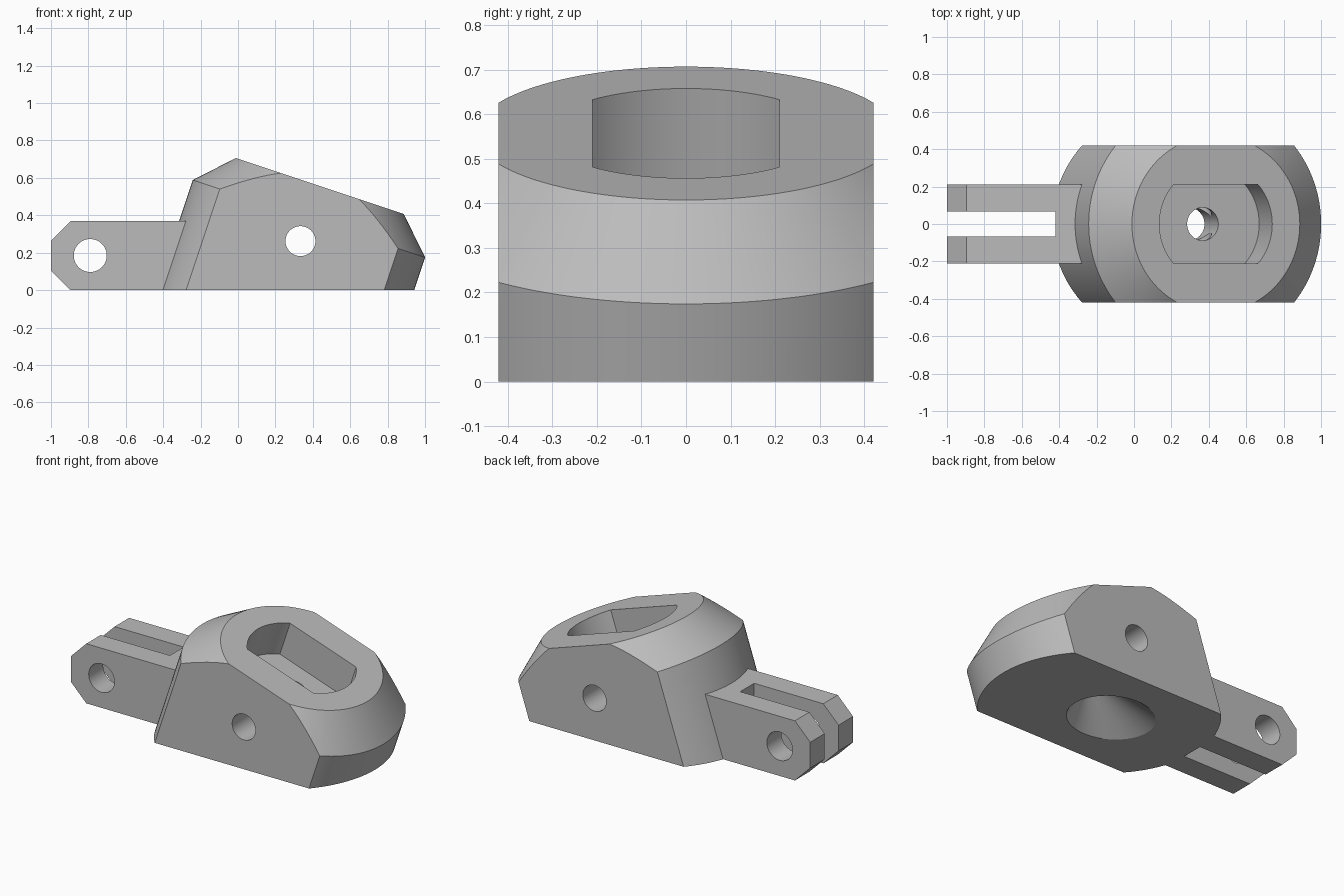
import bpy, bmesh
from math import sin, cos, asin, atan, pi
from mathutils import Matrix, Vector

if "Cube" in bpy.data.objects:
    bpy.data.objects.remove(bpy.data.objects["Cube"])

SEG = 128
WIDTH = 0.42          # half width of the body
LUG = 0.21            # half width of the lug and the pocket
# Leaning frame of the round body
TILT = Matrix.Translation((0.252, 0, 0)) @ Matrix.Rotation(atan(1 / 3), 4, 'Y')
# Frame for side profiles: local x, y become world x, z, extruded along y
SIDE = Matrix.Rotation(pi / 2, 4, 'X')

grey = bpy.data.materials.new("plain grey")
grey.use_nodes = True
colour = (0.5, 0.5, 0.5, 1)
grey.diffuse_color = colour
grey.node_tree.nodes["Principled BSDF"].inputs["Base Color"].default_value = colour


def stack(name, sections, matrix):
    """Closed solid skinned through equal-length outlines at given heights."""
    bm = bmesh.new()
    rings = [[bm.verts.new((x, y, h)) for x, y in pts] for h, pts in sections]
    n = len(rings[0])
    for a, b in zip(rings, rings[1:]):
        for i in range(n):
            j = (i + 1) % n
            bm.faces.new((a[i], a[j], b[j], b[i]))
    bm.faces.new(rings[0][::-1])
    bm.faces.new(rings[-1])
    bmesh.ops.recalc_face_normals(bm, faces=bm.faces)
    mesh = bpy.data.meshes.new(name)
    bm.to_mesh(mesh)
    bm.free()
    mesh.transform(matrix)
    mesh.materials.append(grey)
    obj = bpy.data.objects.new(name, mesh)
    bpy.context.collection.objects.link(obj)
    return obj


def circle(r, x=0, y=0):
    return [(x + r * cos(2 * pi * i / SEG), y + r * sin(2 * pi * i / SEG)) for i in range(SEG)]


def rect(x0, x1, y0, y1):
    return [(x0, y0), (x1, y0), (x1, y1), (x0, y1)]


def prism(name, pts, low, high, matrix=Matrix()):
    return stack(name, [(low, pts), (high, pts)], matrix)


def combine(target, tool, operation):
    """Apply a boolean and discard the tool."""
    mod = target.modifiers.new("cut", 'BOOLEAN')
    mod.operation, mod.solver, mod.object = operation, 'EXACT', tool
    bpy.context.view_layer.objects.active = target
    bpy.ops.object.modifier_apply(modifier=mod.name)
    bpy.data.objects.remove(tool)


# Leaning round body with chamfered top, trimmed to flat sides and base
body = stack("clevis_bracket", [(-0.4, circle(0.655)), (0.402, circle(0.655)),
                                (0.587, circle(0.473))], TILT)
combine(body, prism("trim", rect(-2, 2, -WIDTH, WIDTH), 0, 1), 'INTERSECT')

# Lug with chamfered nose
lug_profile = [(-1, 0.105), (-0.895, 0), (-0.2, 0), (-0.2, 0.37), (-0.895, 0.37), (-1, 0.265)]
combine(body, prism("lug", lug_profile, -LUG, LUG, SIDE), 'UNION')

# Fork slot, pin hole and cross hole
combine(body, prism("fork_slot", rect(-1.2, -0.42, -0.068, 0.068), -0.2, 0.5), 'DIFFERENCE')
combine(body, prism("pin_hole", circle(0.088, -0.79, 0.185), -1, 1, SIDE), 'DIFFERENCE')
combine(body, prism("cross_hole", circle(0.08, 0.334, 0.262), -1, 1, SIDE), 'DIFFERENCE')

# Pocket with rounded ends in the sloping top
half = asin(LUG / 0.318)
arc = [half * (i / 12 - 1) for i in range(25)]
pocket = [(0.318 * cos(a + turn), 0.318 * sin(a + turn)) for turn in (0, pi) for a in arc]
combine(body, prism("pocket", pocket, 0.365, 0.8, TILT), 'DIFFERENCE')

# Bolt hole along the leaning axis, opening into a cone at the base
bolt = [(-0.3, circle(0.518)), (0.13, circle(0.088)), (0.5, circle(0.088))]
combine(body, stack("bolt_hole", bolt, TILT), 'DIFFERENCE')

# Smooth curved walls, crisp edges
bpy.ops.object.select_all(action='DESELECT')
body.select_set(True)
bpy.context.view_layer.objects.active = body
bpy.ops.object.shade_smooth_by_angle(angle=pi / 9)
